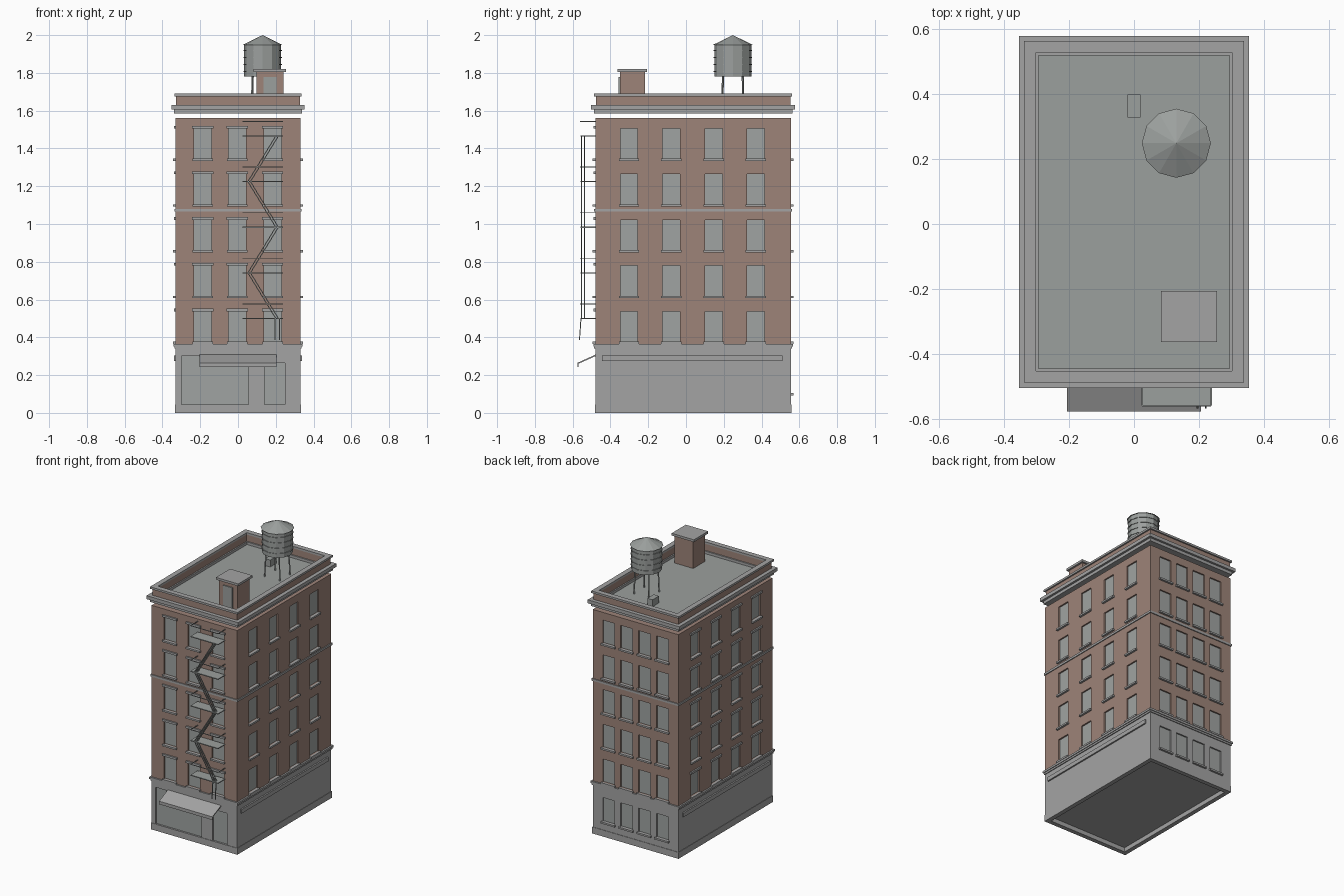
import bpy, bmesh, math
from mathutils import Vector, Matrix

if "Cube" in bpy.data.objects:
    bpy.data.objects.remove(bpy.data.objects["Cube"])


def material(name, rgb):
    m = bpy.data.materials.new(name)
    m.use_nodes = True
    m.diffuse_color = (*rgb, 1)
    m.node_tree.nodes["Principled BSDF"].inputs["Base Color"].default_value = (*rgb, 1)
    return m


BRICK = material("brick", (0.34, 0.23, 0.19))
STONE = material("stone grey", (0.37, 0.37, 0.37))
GLASS = material("window grey", (0.35, 0.37, 0.36))
METAL = material("metal grey", (0.33, 0.35, 0.34))


def make(name, bm, mat):
    bmesh.ops.recalc_face_normals(bm, faces=bm.faces)
    me = bpy.data.meshes.new(name)
    bm.to_mesh(me)
    bm.free()
    me.materials.append(mat)
    ob = bpy.data.objects.new(name, me)
    bpy.context.collection.objects.link(ob)
    return ob


def add_box(bm, x0, x1, y0, y1, z0, z1):
    m = Matrix.Translation(((x0 + x1) / 2, (y0 + y1) / 2, (z0 + z1) / 2))
    bmesh.ops.create_cube(bm, size=1, matrix=m @ Matrix.Diagonal((x1 - x0, y1 - y0, z1 - z0, 1)))


def boxes(name, mat, items):
    bm = bmesh.new()
    for b in items:
        add_box(bm, *b)
    return make(name, bm, mat)


def ring(name, mat, out, thick, z0, z1):
    """Rectangular frame around the building, 'out' beyond the wall face."""
    x, y0, y1 = X + out, Y0 - out, Y1 + out
    return boxes(name, mat, [(-x, x, y0, y0 + thick, z0, z1), (-x, x, y1 - thick, y1, z0, z1),
                             (-x, -x + thick, y0 + thick, y1 - thick, z0, z1),
                             (x - thick, x, y0 + thick, y1 - thick, z0, z1)])


def add_bar(bm, a, b, w):
    a, b = Vector(a), Vector(b)
    rot = (b - a).to_track_quat('Z', 'Y').to_matrix().to_4x4()
    m = Matrix.Translation((a + b) / 2) @ rot
    bmesh.ops.create_cube(bm, size=1, matrix=m @ Matrix.Diagonal((w, w, (b - a).length, 1)))


def on_wall(side, c, half, z0, z1, inner, outer):
    """Box on one wall, centred at c along it, from depth inner to outer."""
    if side == "front":
        return (c - half, c + half, Y0 - outer, Y0 - inner, z0, z1)
    if side == "back":
        return (c - half, c + half, Y1 + inner, Y1 + outer, z0, z1)
    if side == "left":
        return (X + inner, X + outer, c - half, c + half, z0, z1)
    return (-X - outer, -X - inner, c - half, c + half, z0, z1)


def cut(ob, items):
    cutter = boxes("cutter", STONE, items)
    cutter.hide_render = True
    mod = ob.modifiers.new("openings", 'BOOLEAN')
    mod.object, mod.operation, mod.solver = cutter, 'DIFFERENCE', 'EXACT'
    bpy.context.view_layer.objects.active = ob
    bpy.ops.object.modifier_apply(modifier=mod.name)
    bpy.data.objects.remove(cutter)


# Main dimensions and window layout
X, Y0, Y1 = 0.33, -0.48, 0.555
DEPTH, HALF = 0.012, 0.046
sides = (-0.302, -0.078, 0.146, 0.37)
columns = {"front": (-0.187, -0.004, 0.183), "back": (-0.207, -0.069, 0.069, 0.207),
           "left": sides, "right": sides}
rows = [0.378 + 0.242 * i for i in range(5)]
HEIGHT = 0.16

holes, panes, sills, lintels = [], [], [], []
for side, cols in columns.items():
    for c in cols:
        for z in rows:
            holes.append(on_wall(side, c, HALF, z, z + HEIGHT, -DEPTH, 0.02))
            panes.append(on_wall(side, c, HALF, z, z + HEIGHT, -DEPTH - 0.004, -DEPTH + 0.002))
            sills.append(on_wall(side, c, HALF + 0.008, z - 0.012, z, -0.005, 0.014))
            if side in ("front", "right"):
                lintels.append(on_wall(side, c, HALF + 0.01, z + HEIGHT, z + HEIGHT + 0.014, -0.005, 0.01))

# Brick upper storeys
walls = boxes("brick_walls", BRICK, [(-X, X, Y0, Y1, 0.345, 1.56)])
cut(walls, holes)

# Ground floor with shop window, door and rear windows
base = boxes("ground_floor", STONE, [(-X, X, Y0, Y1, 0.03, 0.345)])
openings = [("front", -0.122, 0.178, 0.045, 0.3), ("front", 0.195, 0.055, 0.045, 0.265)]
openings += [("back", c, HALF, 0.105, 0.27) for c in columns["back"]]
cut(base, [on_wall(*o, -DEPTH, 0.02) for o in openings])
panes += [on_wall(*o, -DEPTH - 0.004, -DEPTH + 0.002) for o in openings]
sills += [on_wall("back", c, HALF + 0.008, 0.093, 0.105, -0.005, 0.014) for c in columns["back"]]

boxes("window_panes", GLASS, panes)
boxes("window_sills", STONE, sills)
boxes("window_lintels", STONE, lintels)
boxes("side_bands", STONE, [on_wall(s, 0.033, 0.478, 0.275, 0.303, -0.005, 0.01) for s in ("left", "right")])

# Horizontal trim, cornice and parapet
ring("plinth", STONE, 0.003, 0.03, 0, 0.045)
ring("ground_floor_ledge_lower", STONE, 0.006, 0.03, 0.34, 0.352)
ring("ground_floor_ledge_upper", STONE, 0.011, 0.03, 0.352, 0.366)
ring("belt_course", STONE, 0.006, 0.02, 1.065, 1.08)
ring("cornice_lower", STONE, 0.008, 0.06, 1.585, 1.606)
ring("cornice_upper", STONE, 0.023, 0.06, 1.606, 1.63)
ring("parapet", BRICK, -0.003, 0.025, 1.6, 1.676)
ring("parapet_cap", STONE, 0.007, 0.036, 1.676, 1.69)
boxes("roof_deck", METAL, [(-X + 0.01, X - 0.01, Y0 + 0.01, Y1 - 0.01, 1.59, 1.612)])

# Stair bulkhead and roof vent
boxes("bulkhead", BRICK, [(0.097, 0.242, -0.35, -0.218, 1.61, 1.806)])
boxes("bulkhead_roof", STONE, [(0.083, 0.255, -0.362, -0.206, 1.804, 1.82)])
boxes("bulkhead_door", METAL, [(0.135, 0.205, -0.357, -0.348, 1.612, 1.777)])
boxes("roof_vent", METAL, [(-0.02, 0.02, 0.327, 0.397, 1.61, 1.66)])


# Water tank
def tank_part(name, r0, r1, z0, z1):
    bm = bmesh.new()
    bmesh.ops.create_cone(bm, cap_ends=True, segments=12, radius1=r0, radius2=r1, depth=z1 - z0,
                          matrix=Matrix.Translation((0.13, 0.248, (z0 + z1) / 2)))
    return make(name, bm, METAL)


tank_part("tank_barrel", 0.098, 0.098, 1.78, 1.95)
tank_part("tank_roof", 0.106, 0, 1.948, 2.0)
for i in range(4):
    z = 1.805 + 0.037 * i
    tank_part("tank_hoop", 0.102, 0.102, z, z + 0.006)
bm = bmesh.new()
for sx in (-1, 1):
    for sy in (-1, 1):
        add_bar(bm, (0.13 + sx * 0.057, 0.248 + sy * 0.057, 1.61),
                (0.13 + sx * 0.052, 0.248 + sy * 0.052, 1.785), 0.008)
make("tank_legs", bm, METAL)

# Awning: sloped sheet with a short valance
bm = bmesh.new()
profile = [(Y0, 0.308), (-0.575, 0.265), (-0.575, 0.243), (-0.57, 0.243), (-0.57, 0.26), (Y0, 0.3)]
face = bm.faces.new([bm.verts.new((-0.205, y, z)) for y, z in profile])
new = bmesh.ops.extrude_face_region(bm, geom=[face])["geom"]
bmesh.ops.translate(bm, vec=(0.41, 0, 0), verts=[v for v in new if isinstance(v, bmesh.types.BMVert)])
make("awning", bm, STONE)

# Fire escape: platforms, rails, zigzag stairs and drop ladder
levels = [0.5 + 0.2415 * i for i in range(5)]
L, R, OUT = 0.025, 0.237, -0.558
boxes("escape_platforms", METAL, [(L, R, OUT, Y0, z - 0.003, z + 0.003) for z in levels])
bm = bmesh.new()
for z in levels:
    top = z + 0.077
    add_bar(bm, (L, OUT, top), (R, OUT, top), 0.004)
    for x in (L, R):
        add_bar(bm, (x, OUT, top), (x, Y0, top), 0.004)
make("escape_rails", bm, METAL)
bm = bmesh.new()
for i in range(4):
    a, b = (0.2, 0.052) if i % 2 == 0 else (0.052, 0.2)
    for y in (-0.553, -0.538):
        for dx in (0, 0.014):
            add_bar(bm, (a + dx, y, levels[i]), (b + dx, y, levels[i + 1]), 0.005)
make("escape_stairs", bm, METAL)
bm = bmesh.new()
for x in (0.195, 0.22):
    add_bar(bm, (x, -0.556, 0.5), (x, -0.564, 0.385), 0.005)
make("drop_ladder", bm, METAL)
